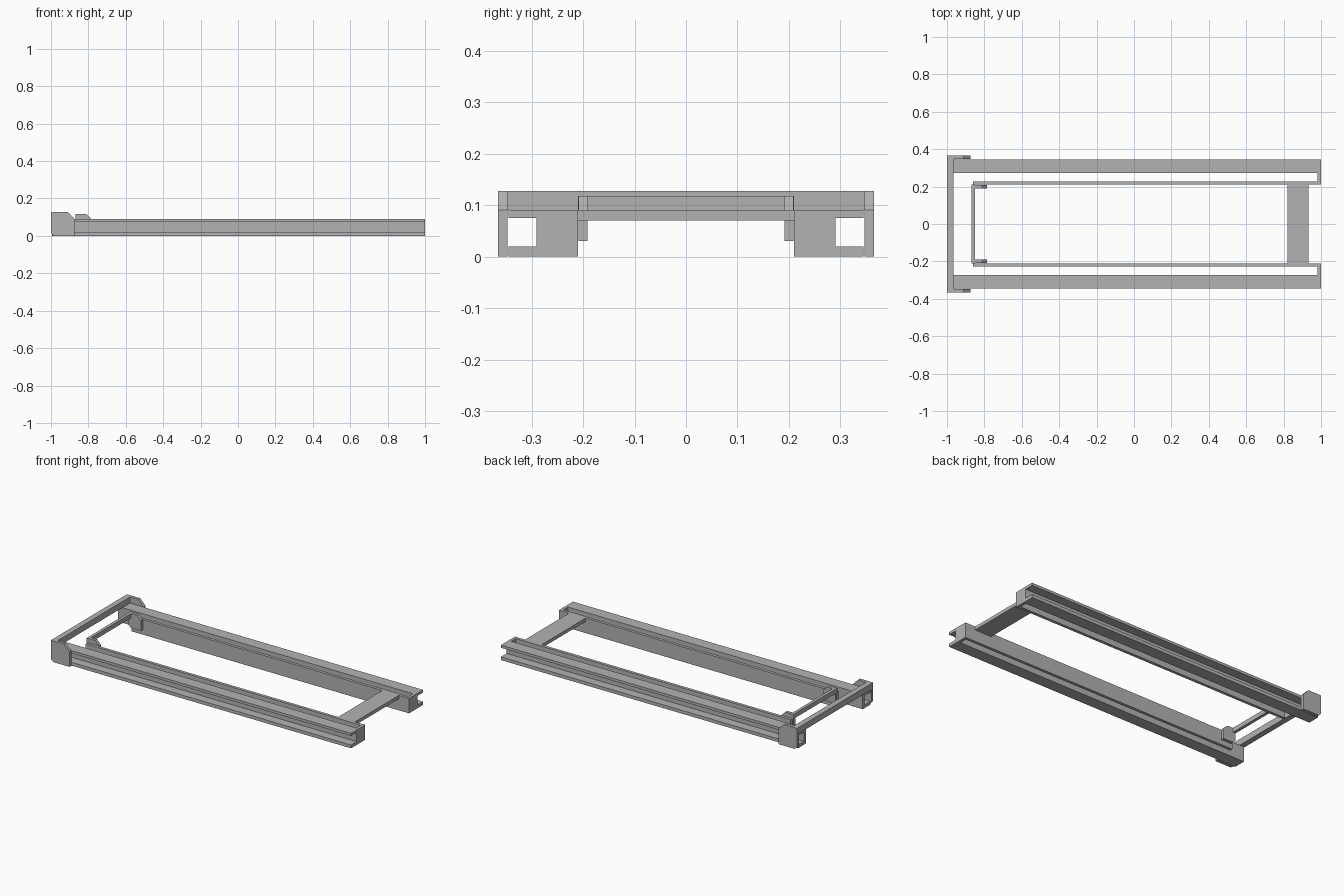
import bpy
import bmesh
from mathutils import Vector

cube = bpy.data.objects.get("Cube")
if cube:
    bpy.data.objects.remove(cube, do_unlink=True)

steel = bpy.data.materials.new("grey_steel")
steel.use_nodes = True
GREY = (0.45, 0.45, 0.45, 1)
steel.diffuse_color = GREY
steel.node_tree.nodes["Principled BSDF"].inputs["Base Color"].default_value = GREY


def prism(name, outline, direction):
    """Extrude a closed 3D outline along a direction."""
    bm = bmesh.new()
    face = bm.faces.new([bm.verts.new(p) for p in outline])
    result = bmesh.ops.extrude_face_region(bm, geom=[face], use_keep_orig=True)
    moved = [g for g in result["geom"] if isinstance(g, bmesh.types.BMVert)]
    bmesh.ops.translate(bm, verts=moved, vec=Vector(direction))
    bmesh.ops.recalc_face_normals(bm, faces=bm.faces)
    mesh = bpy.data.meshes.new(name)
    bm.to_mesh(mesh)
    bm.free()
    mesh.materials.append(steel)
    obj = bpy.data.objects.new(name, mesh)
    bpy.context.collection.objects.link(obj)
    return obj


def box(name, x, y, z):
    outline = [(x[0], y[0], z[0]), (x[1], y[0], z[0]),
               (x[1], y[1], z[0]), (x[0], y[1], z[0])]
    return prism(name, outline, (0, 0, z[1] - z[0]))


TOP = 0.091

# Side members, repeated on both sides
channel = [(0.272, 0), (0.345, 0), (0.345, 0.02), (0.291, 0.02),
           (0.291, 0.075), (0.345, 0.075), (0.345, TOP), (0.272, TOP)]
outer_cheek = [(-1, 0.016), (-0.984, 0), (-0.875, 0), (-0.875, TOP),
               (-0.911, 0.128), (-1, 0.128)]
inner_cheek = [(-0.868, 0.045), (-0.853, 0.03), (-0.785, 0.03), (-0.785, TOP),
               (-0.812, 0.118), (-0.868, 0.118)]

for side, s in (("left", 1), ("right", -1)):
    # Outward-facing channel rail
    prism(f"{side}_channel_rail", [(-0.995, s * y, z) for y, z in channel], (1.995, 0, 0))
    # Inner wall and the end plate joining it to the channel
    box(f"{side}_inner_wall", (-0.862, 1), (s * 0.21, s * 0.228), (0, TOP))
    box(f"{side}_end_plate", (0.982, 1), (s * 0.228, s * 0.272), (0, TOP))
    # Chamfered cheek plates holding the crossbars
    prism(f"{side}_outer_cheek", [(x, s * 0.347, z) for x, z in outer_cheek],
          (0, s * 0.018, 0))
    prism(f"{side}_inner_cheek", [(x, s * 0.191, z) for x, z in inner_cheek],
          (0, s * 0.018, 0))

# Members across the frame
box("outer_crossbar", (-1, -0.966), (-0.347, 0.347), (TOP, 0.128))
box("inner_crossbar", (-0.868, -0.85), (-0.21, 0.21), (TOP, 0.118))
box("cross_plate", (0.82, 0.932), (-0.21, 0.21), (0.07, TOP))
